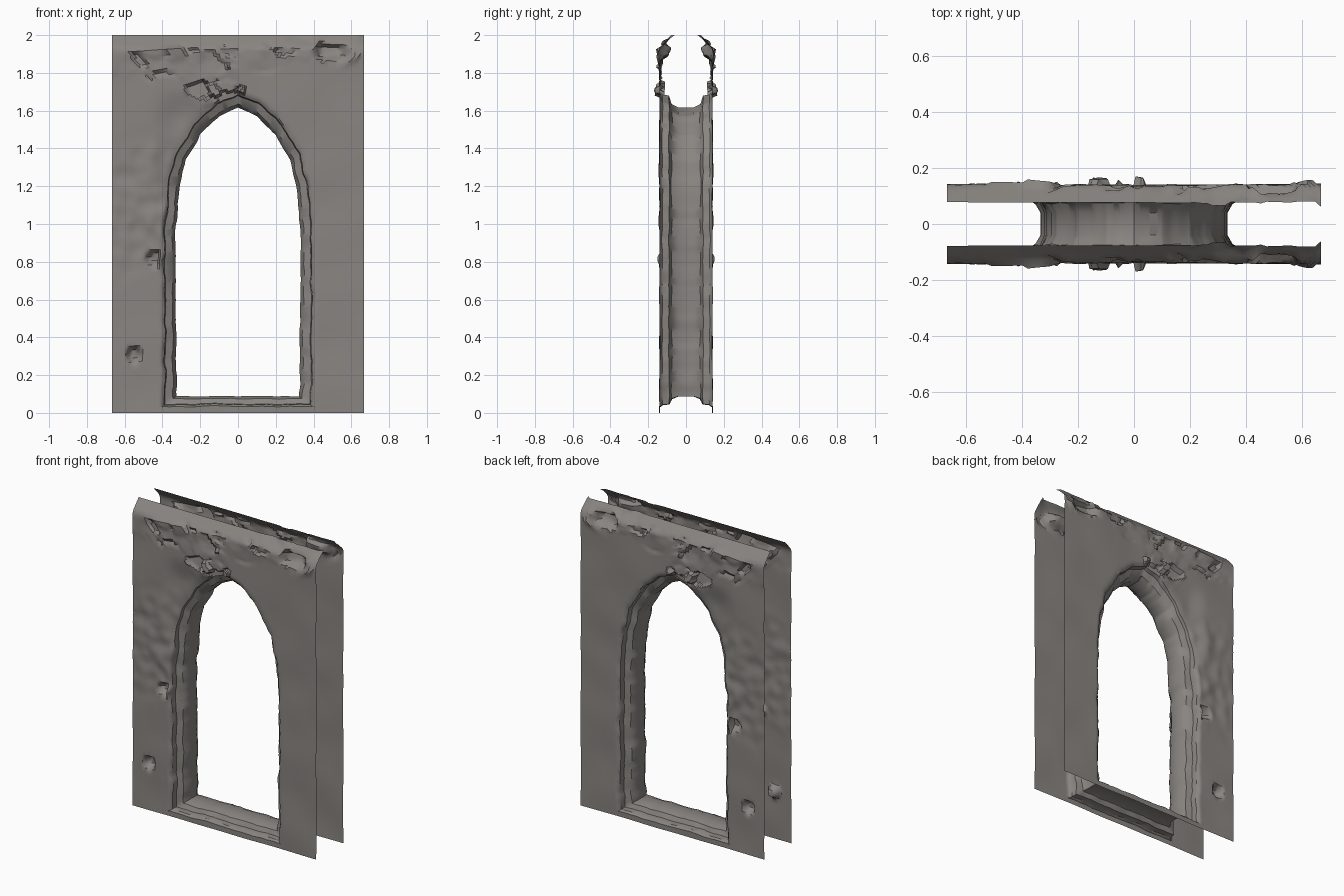
import bpy, bmesh
from mathutils import Vector, noise

cube = bpy.data.objects.get("Cube")
if cube:
    bpy.data.objects.remove(cube, do_unlink=True)

# Half outline: tunnel edge, face edge, wall border, subdivisions to the next row
ROWS = [
    ((0, .088), (0, .035), (0, 0), 16),
    ((.325, .088), (.40, .035), (.667, 0), 44),
    ((.332, .95), (.40, .95), (.667, .95), 14),
    ((.31, 1.20), (.385, 1.20), (.667, 1.35), 10),
    ((.275, 1.34), (.335, 1.38), (.667, 1.72), 14),
    ((.20, 1.47), (.235, 1.54), (.667, 2), 18),
    ((.10, 1.57), (.11, 1.655), (.28, 2), 14),
    ((0, 1.615), (0, 1.70), (0, 2), 0),
]
# Reveal profile: share of the way to the face edge, distance from the mid plane
REVEAL = [(0, 0), (0, .04), (.25, .075), (.78, .09), (.84, .125), (1, .138)]
RINGS = 26


def ramp(v, low, high):
    t = max(0, min(1, (v - low) / (high - low)))
    return t * t * (3 - 2 * t)


def half_outline():
    stations = []
    for a, b in zip(ROWS, ROWS[1:]):
        for i in range(a[3]):
            stations.append([Vector(p).lerp(Vector(q), i / a[3])
                             for p, q in zip(a[:3], b[:3])])
    stations.append([Vector(p) for p in ROWS[-1][:3]])
    return stations


def chip(x, z, scale):
    """Random value and tilt for the broken stone flake under a point."""
    p = Vector((x * scale, 3.7, z * scale * 1.5))
    p += noise.noise_vector(p * .8) * .4
    centre = noise.voronoi(p)[1][0]
    return noise.cell(centre * 37.1), (p - centre).dot(noise.cell_vector(centre * 19) - Vector((.5, .5, .5)))


def wall_depth(x, z):
    """Distance of the weathered face from the mid plane."""
    y = .139 + .005 * noise.noise(Vector((x * 4, 1, z * 4)))
    # worn slope beside the left shoulder of the arch
    y -= .022 * ramp(-x, .05, .2) * ramp(x, -.46, -.32) * ramp(z, 1.05, 1.3) * ramp(-z, -1.72, -1.55)
    y += .010 * noise.noise(Vector((x * 14, 2, z * 14))) * ramp(-x, .25, .4) * ramp(z, .6, 1) * ramp(-z, -1.6, -1.3)
    # top edge leans inwards
    y -= .062 * max(0, (z - 1.93) / .07)
    # broken band of masonry under the top, and above the arch
    band = .075 - abs(z - (1.85 + .08 * ramp(x, -.1, .3)))
    crown = .15 - (Vector((x + .13, z - 1.73)).length)
    edge = .05 * noise.noise(Vector((x * 9, 5, z * 9)))
    if max(band, crown) + edge > 0:
        value, tilt = chip(x, z, 11)
        if value > .38:
            y += .022 - .075 * (value - .38) + .03 * tilt
        else:
            y += .012 * tilt
    # deep flakes at the upper right
    y -= .05 * ramp(x, .40, .44) * ramp(-x, -.6, -.54) * ramp(z, 1.87, 1.89) * ramp(-z, -1.96, -1.93)
    # round pit and chipped patch in the left pier
    pit = Vector((x + .55, z - .31)).length
    y -= .045 * ramp(-pit, -.05, -.02)
    patch = Vector(((x + .43) * .6, z - .82)).length
    y -= .03 * ramp(-patch, -.045, -.02) * (.5 + chip(x, z, 14)[0])
    return y


def roughen(x, z, amount):
    """Ragged stone edges around the opening."""
    n = noise.noise_vector(Vector((x * 9, 8, z * 9))) + .6 * noise.noise_vector(Vector((x * 24, 4, z * 24)))
    return Vector((x + amount * n.x, max(z + amount * .7 * n.z, .004)))


half = half_outline()
mirrored = [[Vector((-p.x, p.y)) for p in s] for s in half[-2:0:-1]]
stations = half + mirrored

# One surface runs from the tunnel centre out over the face
bm = bmesh.new()
loops = []
for share, y in REVEAL:
    loop = []
    for inner, face, _ in stations:
        p = inner.lerp(face, share)
        q = roughen(p.x, p.y, .009 if share else .006)
        depth = y
        if share > .2:
            depth += .008 * noise.noise(Vector((p.x * 11, share * 3, p.y * 11)))
        if share == 1:
            depth = wall_depth(q.x, q.y) - .004
        elif share > .8:
            depth = min(depth, wall_depth(q.x, q.y) - .008)
        loop.append(bm.verts.new((q.x, -depth, q.y)))
    loops.append(loop)
for k in range(1, RINGS + 1):
    t = k / RINGS
    loop = []
    for _, face, border in stations:
        start = roughen(face.x, face.y, .009)
        p = start.lerp(border, t)
        loop.append(bm.verts.new((p.x, -wall_depth(p.x, p.y), p.y)))
    loops.append(loop)
count = len(stations)
for a, b in zip(loops, loops[1:]):
    for i in range(count):
        j = (i + 1) % count
        bm.faces.new((a[i], a[j], b[j], b[i]))

# Back half is the front half mirrored through the mid plane
copy = bmesh.ops.duplicate(bm, geom=bm.verts[:] + bm.edges[:] + bm.faces[:])["geom"]
back = [g for g in copy if isinstance(g, bmesh.types.BMVert)]
for v in back:
    v.co.y = -v.co.y
bmesh.ops.reverse_faces(bm, faces=[g for g in copy if isinstance(g, bmesh.types.BMFace)])
bmesh.ops.remove_doubles(bm, verts=bm.verts[:], dist=.0002)
bmesh.ops.recalc_face_normals(bm, faces=bm.faces[:])
front = min(bm.faces, key=lambda f: f.calc_center_median().y)
if front.normal.y > 0:
    bmesh.ops.reverse_faces(bm, faces=bm.faces[:])

mesh = bpy.data.meshes.new("arched_stone_wall")
bm.to_mesh(mesh)
bm.free()
wall = bpy.data.objects.new("arched_stone_wall", mesh)
bpy.context.collection.objects.link(wall)

# Weathered stone colour
stone = bpy.data.materials.new("weathered_stone")
stone.use_nodes = True
colour = (.25, .235, .22, 1)
stone.diffuse_color = colour
stone.node_tree.nodes["Principled BSDF"].inputs["Base Color"].default_value = colour
mesh.materials.append(stone)

bpy.ops.object.select_all(action="DESELECT")
wall.select_set(True)
bpy.context.view_layer.objects.active = wall
bpy.ops.object.shade_smooth_by_angle(angle=.6)
